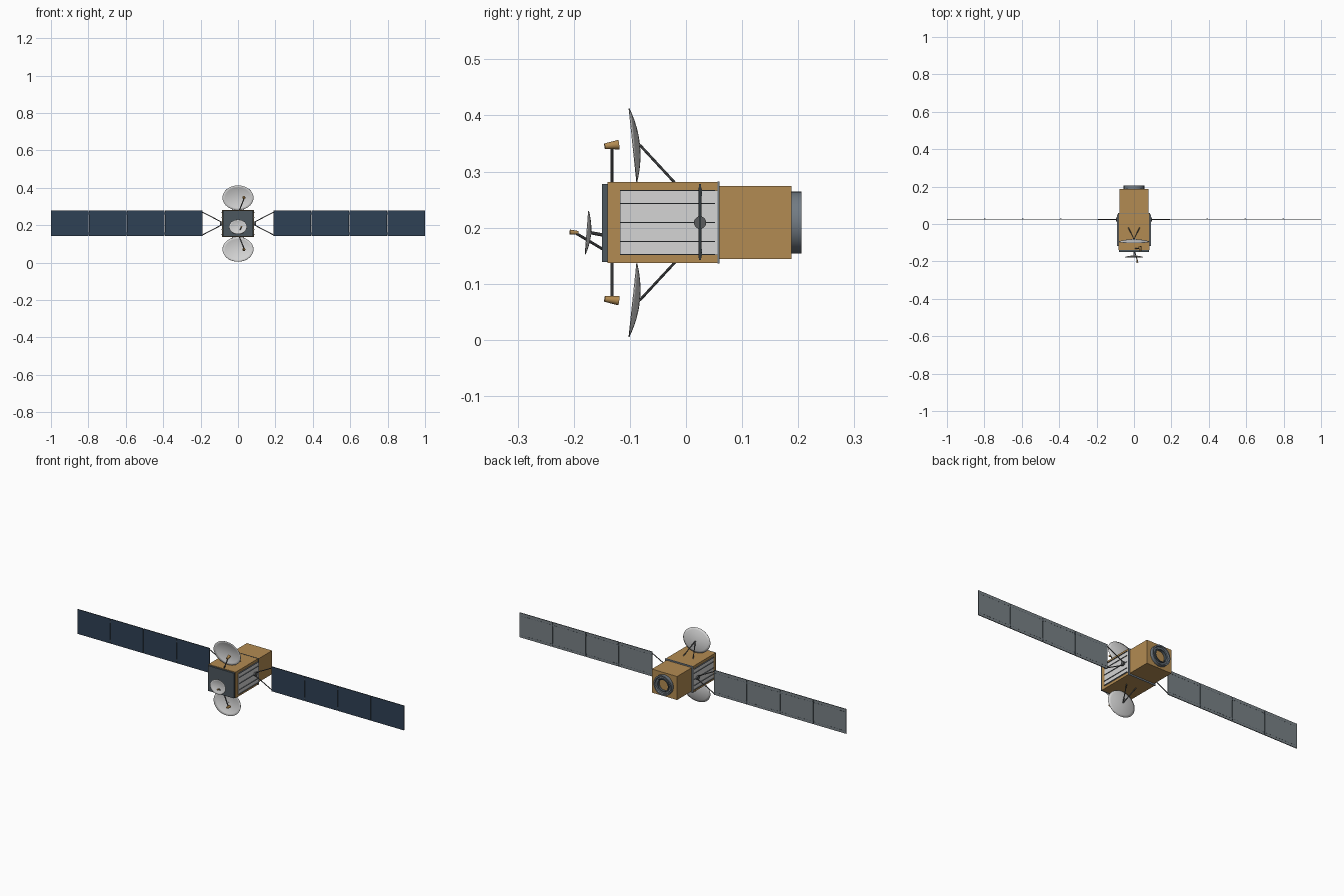
import bpy, bmesh
from math import radians, cos, sin, pi
from mathutils import Vector, Matrix

if "Cube" in bpy.data.objects:
    bpy.data.objects.remove(bpy.data.objects["Cube"])


def material(name, rgb):
    m = bpy.data.materials.new(name)
    m.use_nodes = True
    m.diffuse_color = (*rgb, 1)
    m.node_tree.nodes["Principled BSDF"].inputs["Base Color"].default_value = (*rgb, 1)
    return m


GOLD = material("gold_foil", (0.45, 0.26, 0.085))
WHITE = material("white_paint", (0.66, 0.66, 0.66))
BLUE = material("solar_blue", (0.028, 0.052, 0.09))
GREY = material("panel_grey", (0.19, 0.22, 0.24))
DARK = material("dark_plate", (0.073, 0.095, 0.112))
STRUT = material("strut_grey", (0.10, 0.105, 0.11))
RING = material("ring_steel", (0.17, 0.20, 0.23))

MID = 0.209   # height of the spacecraft axis


def finish(name, bm, *mats, smooth=False):
    bmesh.ops.recalc_face_normals(bm, faces=bm.faces)
    me = bpy.data.meshes.new(name)
    bm.to_mesh(me)
    bm.free()
    ob = bpy.data.objects.new(name, me)
    bpy.context.collection.objects.link(ob)
    for m in mats:
        me.materials.append(m)
    if smooth:
        bpy.ops.object.select_all(action='DESELECT')
        ob.select_set(True)
        bpy.context.view_layer.objects.active = ob
        bpy.ops.object.shade_smooth_by_angle(angle=radians(35))
    return ob


def add_box(bm, x, y, z):
    """Box from (low, high) ranges on each axis."""
    size = [b - a for a, b in (x, y, z)]
    mid = [(a + b) / 2 for a, b in (x, y, z)]
    mat = Matrix.Translation(mid) @ Matrix.Diagonal((*size, 1))
    bmesh.ops.create_cube(bm, size=1, matrix=mat)


def box(name, x, y, z, mat):
    bm = bmesh.new()
    add_box(bm, x, y, z)
    return finish(name, bm, mat)


def rod(name, a, b, r1, mat, r2=None, sides=10):
    """Cylinder or cone running from a to b."""
    a, b = Vector(a), Vector(b)
    d = b - a
    turn = d.to_track_quat('Z', 'Y').to_matrix().to_4x4()
    bm = bmesh.new()
    bmesh.ops.create_cone(bm, cap_ends=True, segments=sides, radius1=r1,
                          radius2=r1 if r2 is None else r2, depth=d.length,
                          matrix=Matrix.Translation((a + b) / 2) @ turn)
    return finish(name, bm, mat, smooth=True)


def dish(name, centre, rx, rz, depth, angle, sides=40, rings=6):
    """Elliptical reflector bowl with a thin wall; opens to the front."""
    bm = bmesh.new()
    hub = bm.verts.new((0, 0, -depth))
    last = None
    for i in range(1, rings + 1):
        f = i / rings
        loop = [bm.verts.new((rx * f * cos(2 * pi * k / sides),
                              rz * f * sin(2 * pi * k / sides),
                              depth * (f * f - 1))) for k in range(sides)]
        for k in range(sides):
            n = (k + 1) % sides
            if last:
                bm.faces.new((last[k], loop[k], loop[n], last[n]))
            else:
                bm.faces.new((hub, loop[k], loop[n]))
        last = loop
    ob = finish(name, bm, WHITE, smooth=True)
    ob.location = centre
    ob.rotation_euler = (radians(angle), 0, 0)
    wall = ob.modifiers.new("wall", 'SOLIDIFY')
    wall.thickness = 0.0015
    return ob


def tube(name, profile, mat, sides=40):
    """Closed (radius, y) profile spun around the spacecraft axis."""
    bm = bmesh.new()
    loops = [[bm.verts.new((r * cos(2 * pi * k / sides), y, MID + r * sin(2 * pi * k / sides)))
              for k in range(sides)] for r, y in profile]
    for i, a in enumerate(loops):
        b = loops[(i + 1) % len(loops)]
        for k in range(sides):
            n = (k + 1) % sides
            bm.faces.new((a[k], a[n], b[n], b[k]))
    return finish(name, bm, mat, smooth=True)


# Bodies, joint frame and front plate
box("main_body", (-0.083, 0.083), (-0.14, 0.056), (0.137, 0.281), GOLD)
box("joint_frame", (-0.085, 0.085), (0.056, 0.06), (0.136, 0.282), RING)
box("rear_body", (-0.077, 0.077), (0.06, 0.188), (0.144, 0.274), GOLD)
box("front_plate", (-0.08, 0.08), (-0.15, -0.14), (0.139, 0.278), DARK)

# Engine ring at the back
tube("engine_ring", [(0.055, 0.187), (0.055, 0.206), (0.048, 0.206), (0.045, 0.199),
                     (0.038, 0.199), (0.034, 0.187)], RING)
tube("engine_inner_ring", [(0.036, 0.187), (0.036, 0.203), (0.031, 0.203), (0.031, 0.187)], DARK)

# Side radiators, hubs, yokes and solar wings
for side, s in (("left", 1), ("right", -1)):
    def span(a, b):
        return tuple(sorted((s * a, s * b)))

    box(f"{side}_radiator", span(0.08, 0.086), (-0.118, 0.056), (0.151, 0.266), WHITE)
    bm = bmesh.new()
    for dz in (-0.057, -0.034, 0, 0.034, 0.057):
        add_box(bm, span(0.084, 0.09), (-0.118, 0.052), (MID + dz - 0.001, MID + dz + 0.001))
    finish(f"{side}_radiator_ribs", bm, RING)

    rod(f"{side}_wing_hub", (s * 0.08, 0.025, MID), (s * 0.095, 0.025, MID), 0.011, STRUT, sides=20)
    for part, t in (("upper", 1), ("lower", -1)):
        rod(f"{side}_{part}_yoke", (s * 0.088, 0.025, MID + t * 0.008),
            (s * 0.192, 0.025, MID + t * 0.062), 0.0025, STRUT)

    for i in range(4):
        x0 = 0.19 + i * 0.203
        x1 = x0 + 0.2
        bm = bmesh.new()
        add_box(bm, span(x0, x1), (0.023, 0.027), (0.142, 0.278))
        bm.faces.ensure_lookup_table()
        bm.normal_update()
        for f in bm.faces:   # cells in front, bare back, dark rim
            f.material_index = 0 if f.normal.y < -0.5 else 1 if f.normal.y > 0.5 else 2
        finish(f"{side}_solar_panel_{i + 1}", bm, BLUE, GREY, DARK)

        # Dashed wiring on the back and hinges to the next panel
        bm = bmesh.new()
        for dz in (-0.053, 0.053):
            for k in range(10):
                x = x0 + 0.008 + k * 0.019
                add_box(bm, span(x, x + 0.01), (0.027, 0.0275), (MID + dz - 0.001, MID + dz + 0.001))
            if i < 3:
                add_box(bm, span(x1 - 0.002, x1 + 0.005), (0.0235, 0.0285),
                        (MID + dz - 0.006, MID + dz + 0.006))
        finish(f"{side}_panel_wiring_{i + 1}", bm, DARK)

# Large reflectors above and below, with struts and feeds
for part, t in (("upper", 1), ("lower", -1)):
    def at(x, y, dz):
        return (x, y, MID + t * dz)

    dish(f"{part}_dish", at(0, -0.094, 0.138), 0.083, 0.0665, 0.012, 90 + t * 6)
    for side, s in (("left", 1), ("right", -1)):
        rod(f"{part}_{side}_dish_strut", at(s * 0.03, -0.019, 0.07), at(0, -0.082, 0.138), 0.0025, STRUT)
    rod(f"{part}_feed_post", at(0.006, -0.132, 0.068), at(0.033, -0.132, 0.135), 0.003, STRUT)
    rod(f"{part}_feed_horn", at(0.034, -0.145, 0.136), at(0.031, -0.12, 0.139), 0.005, GOLD, 0.0085, 16)

# Small front reflector with its mount and feed
dish("front_dish", (0, -0.176, 0.191), 0.048, 0.039, 0.007, 85.6)
rod("front_dish_mount", (0, -0.149, 0.187), (0, -0.17, 0.191), 0.003, STRUT)
rod("front_feed_arm", (0.004, -0.149, 0.162), (0.018, -0.196, 0.19), 0.0025, STRUT)
rod("front_feed_horn", (0.019, -0.207, 0.192), (0.017, -0.192, 0.191), 0.0045, GOLD, 0.003, 16)
